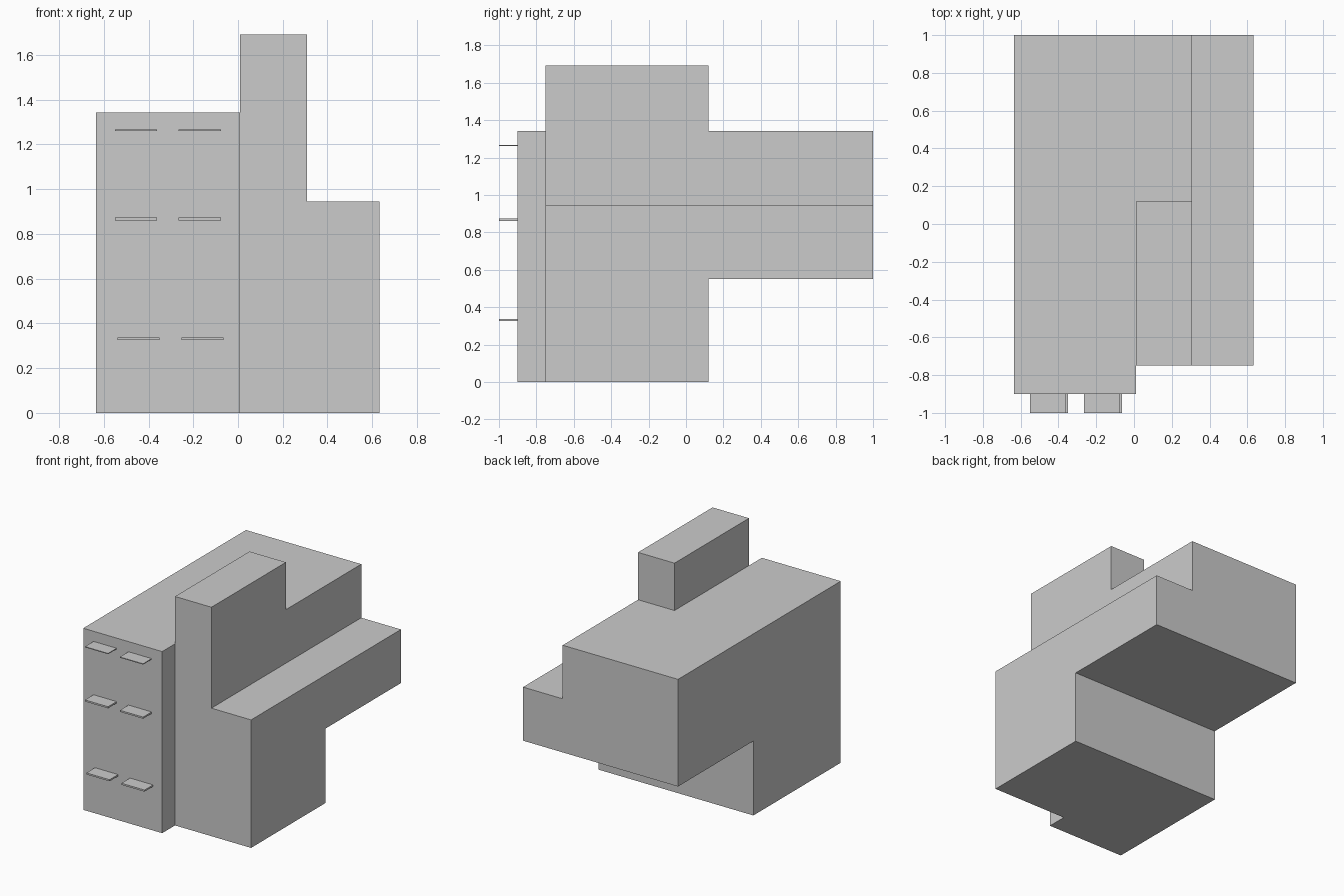
import bpy, bmesh
from mathutils import Vector

if "Cube" in bpy.data.objects:
    bpy.data.objects.remove(bpy.data.objects["Cube"])


def box(name, lo, hi):
    lo, hi = Vector(lo), Vector(hi)
    bm = bmesh.new()
    bmesh.ops.create_cube(bm, size=1)
    bmesh.ops.scale(bm, vec=hi - lo, verts=bm.verts)
    bmesh.ops.translate(bm, vec=(lo + hi) / 2, verts=bm.verts)
    return finish(name, bm)


def extrude_profile(name, points, y0, y1):
    bm = bmesh.new()
    face = bm.faces.new([bm.verts.new((x, y0, z)) for x, z in points])
    new = bmesh.ops.extrude_face_region(bm, geom=[face])["geom"]
    bmesh.ops.translate(bm, vec=(0, y1 - y0, 0),
                        verts=[v for v in new if isinstance(v, bmesh.types.BMVert)])
    bmesh.ops.recalc_face_normals(bm, faces=bm.faces)
    return finish(name, bm)


def finish(name, bm):
    mesh = bpy.data.meshes.new(name)
    bm.to_mesh(mesh)
    bm.free()
    ob = bpy.data.objects.new(name, mesh)
    bpy.context.collection.objects.link(ob)
    return ob


def cut(target, lo, hi):
    cutter = box("cutter", lo, hi)
    cutter.hide_render = True
    mod = target.modifiers.new("cut", "BOOLEAN")
    mod.operation, mod.solver, mod.object = "DIFFERENCE", "EXACT", cutter
    bpy.context.view_layer.objects.active = target
    bpy.ops.object.modifier_apply(modifier=mod.name)
    bpy.data.objects.remove(cutter)


# Building mass: stepped front outline run from front to back
building = extrude_profile("building", [
    (-0.635, 0), (0.632, 0), (0.632, 0.946), (0.308, 0.946),
    (0.308, 1.692), (0.01, 1.692), (0.01, 1.342), (-0.635, 1.342)], -0.9, 1.0)

cut(building, (0.01, -1.2, -0.2), (1.0, -0.75, 2.0))    # set-back right front
cut(building, (-0.2, 0.12, 1.342), (0.6, 1.2, 2.0))     # tower stops short of the back
cut(building, (-1.0, 0.12, -0.2), (1.0, 1.2, 0.55))     # space below the rear overhang

# Window canopies: pairs on each floor of the left front
for floor, (z, thick, shift) in enumerate([(0.331, 0.012, 0.012),
                                           (0.867, 0.012, 0), (1.264, 0.006, 0)]):
    for side, x in enumerate((-0.551, -0.265)):
        box(f"canopy_{floor}_{side}", (x + shift, -1.0, z - thick / 2),
            (x + shift + 0.189, -0.9, z + thick / 2))
